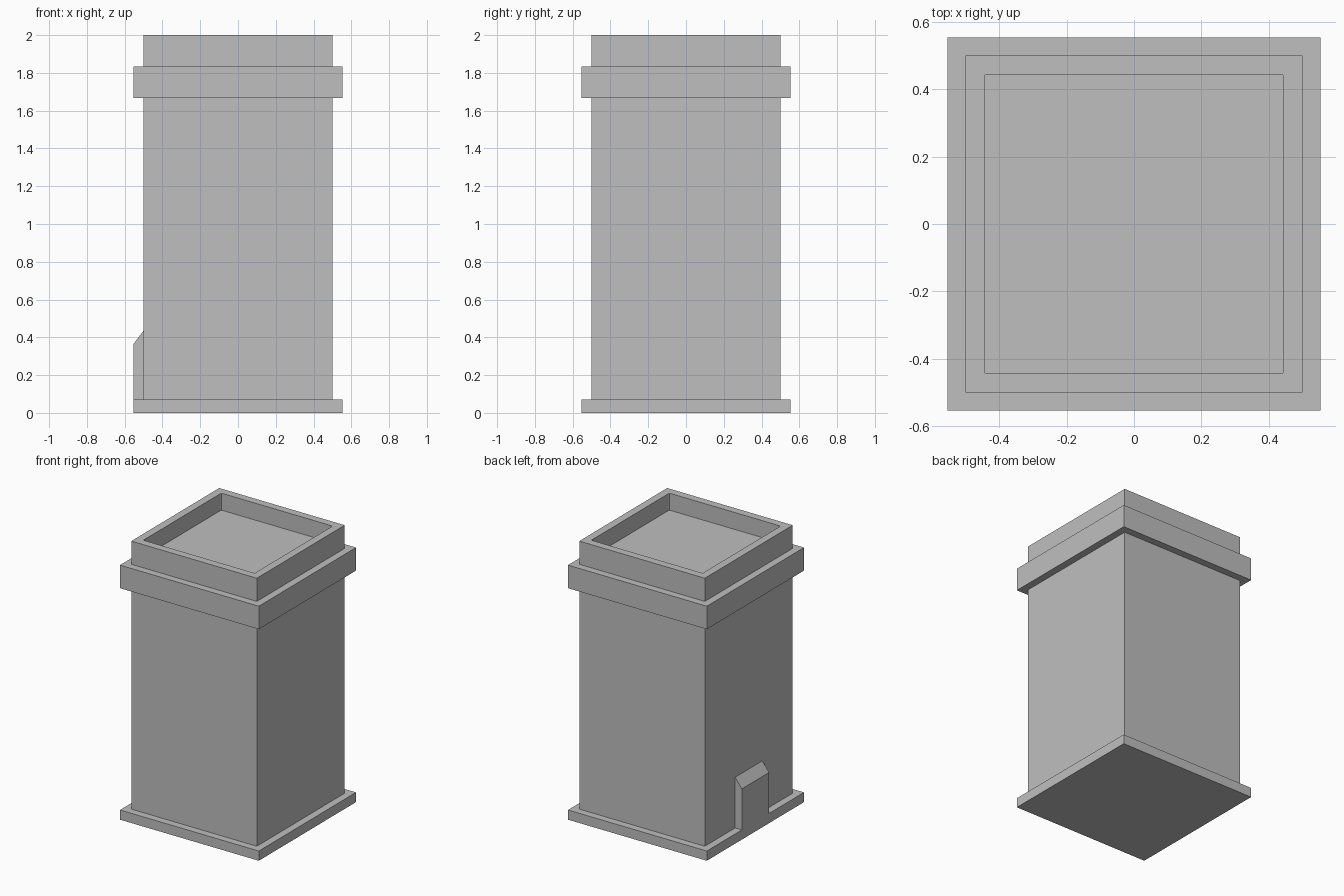
import bpy, bmesh

cube = bpy.data.objects.get("Cube")
if cube:
    bpy.data.objects.remove(cube, do_unlink=True)

grey = bpy.data.materials.new("plain_grey")
grey.use_nodes = True
COLOR = (0.52, 0.52, 0.52, 1)
grey.diffuse_color = COLOR
grey.node_tree.nodes["Principled BSDF"].inputs["Base Color"].default_value = COLOR

BODY, PLATE = 0.5, 0.553      # half widths
BASE_TOP, RIM_TOP = 0.07, 2.0


def finish(name, bm):
    bmesh.ops.recalc_face_normals(bm, faces=bm.faces)
    mesh = bpy.data.meshes.new(name)
    bm.to_mesh(mesh)
    bm.free()
    mesh.materials.append(grey)
    obj = bpy.data.objects.new(name, mesh)
    bpy.context.collection.objects.link(obj)
    return obj


def extrude_outline(points, offset):
    """Solid made by sweeping a flat outline along an offset."""
    bm = bmesh.new()
    face = bm.faces.new([bm.verts.new(p) for p in points])
    result = bmesh.ops.extrude_face_region(bm, geom=[face], use_keep_orig=True)
    moved = [g for g in result["geom"] if isinstance(g, bmesh.types.BMVert)]
    bmesh.ops.translate(bm, verts=moved, vec=offset)
    bmesh.ops.recalc_face_normals(bm, faces=bm.faces)
    return bm


def square_block(half, bottom, top):
    corners = [(-half, -half, bottom), (half, -half, bottom),
               (half, half, bottom), (-half, half, bottom)]
    return extrude_outline(corners, (0, 0, top - bottom))


# Base plate and collar
finish("base_plate", square_block(PLATE, 0, BASE_TOP))
finish("collar", square_block(PLATE, 1.667, 1.833))

# Shaft with a shallow square recess in its top
bm = square_block(BODY, 0.03, RIM_TOP)
top = max(bm.faces, key=lambda f: f.calc_center_median().z)
bmesh.ops.inset_individual(bm, faces=[top], thickness=0.08)
bmesh.ops.inset_individual(bm, faces=[top], thickness=0, depth=-0.122)
corners = [e for e in bm.edges
           if abs(e.verts[0].co.z - e.verts[1].co.z) > 0.05
           and abs(e.verts[0].co.x) < BODY - 0.03]
bmesh.ops.bevel(bm, geom=corners, offset=0.007, segments=2,
                profile=0.5, affect='EDGES')
finish("shaft", bm)

# Raised hatch with a sloping top, flush with the base plate
HATCH = 0.155
outline = [(-PLATE, -HATCH, BASE_TOP), (-PLATE, -HATCH, 0.365),
           (-BODY, -HATCH, 0.435), (-BODY + 0.02, -HATCH, 0.435),
           (-BODY + 0.02, -HATCH, BASE_TOP)]
finish("side_hatch", extrude_outline(outline, (0, 2 * HATCH, 0)))
